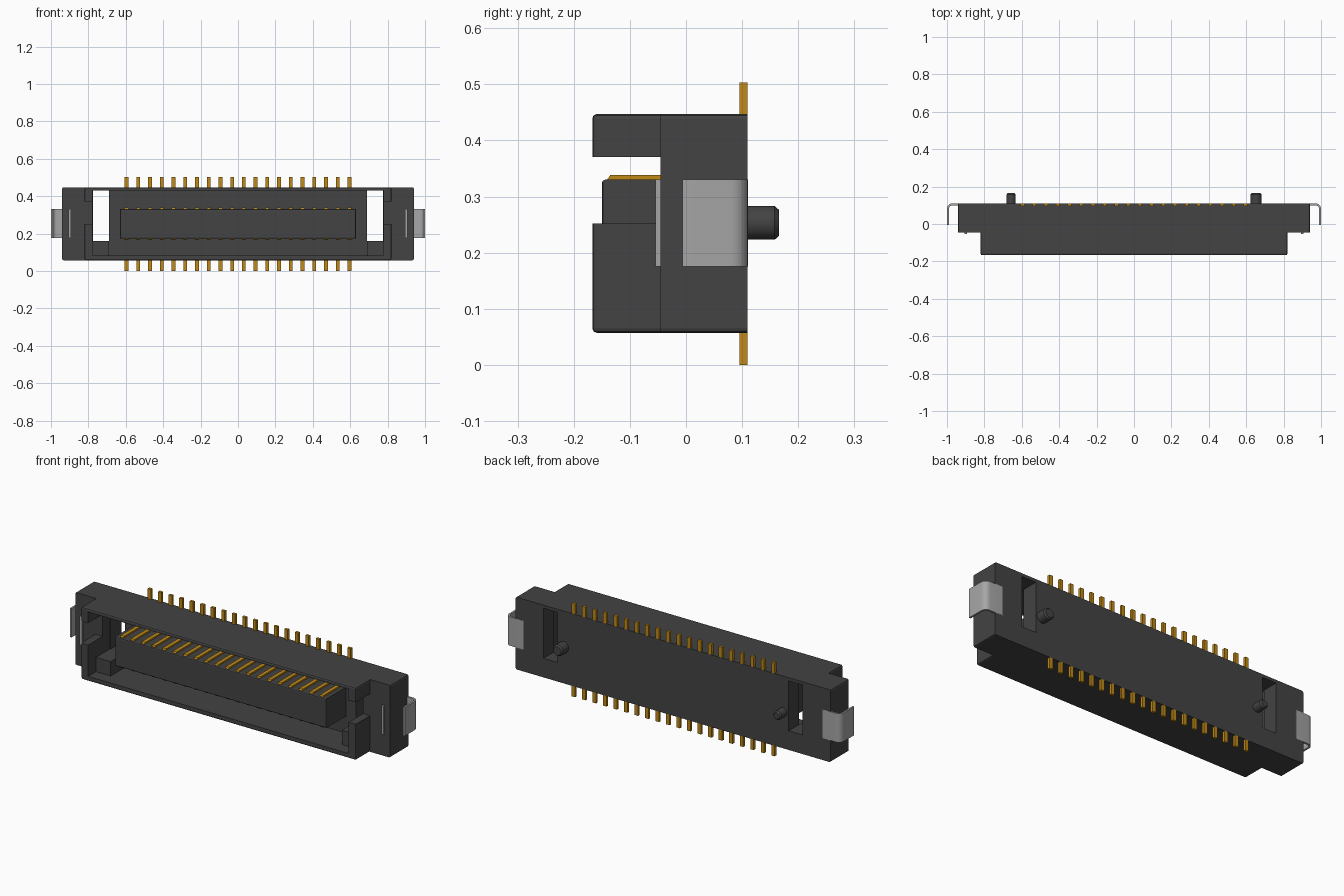
import bpy, bmesh, math
from mathutils import Vector

cube = bpy.data.objects.get("Cube")
if cube:
    bpy.data.objects.remove(cube, do_unlink=True)


def material(name, rgb, rough=0.5):
    m = bpy.data.materials.new(name)
    m.use_nodes = True
    m.diffuse_color = (*rgb, 1)
    bsdf = m.node_tree.nodes["Principled BSDF"]
    bsdf.inputs["Base Color"].default_value = (*rgb, 1)
    bsdf.inputs["Roughness"].default_value = rough
    return m


PLASTIC = material("dark grey plastic", (0.056, 0.056, 0.056))
GOLD = material("gold contact", (0.52, 0.25, 0.008))
METAL = material("light grey metal", (0.38, 0.38, 0.38))


def finish(name, bm, mat):
    bmesh.ops.recalc_face_normals(bm, faces=bm.faces)
    me = bpy.data.meshes.new(name)
    bm.to_mesh(me)
    bm.free()
    me.materials.append(mat)
    ob = bpy.data.objects.new(name, me)
    bpy.context.collection.objects.link(ob)
    return ob


def box(name, x, y, z, mat=PLASTIC, bevel=0, pick=None):
    """Box from ranges; pick chooses the edges to bevel by their two ends."""
    bm = bmesh.new()
    bmesh.ops.create_cube(bm, size=1)
    for v in bm.verts:
        v.co = Vector([r[0] + (c + 0.5) * (r[1] - r[0]) for c, r in zip(v.co, (x, y, z))])
    if bevel:
        edges = [e for e in bm.edges if pick(e.verts[0].co, e.verts[1].co)]
        bmesh.ops.bevel(bm, geom=edges, offset=bevel, segments=2, affect='EDGES', profile=0.5)
    return finish(name, bm, mat)


def prism(bm, pts, axis, lo, hi):
    """Extrude a closed outline along axis 0 (outline is y,z) or 2 (outline is x,y)."""
    place = (lambda p, t: (t, p[0], p[1])) if axis == 0 else (lambda p, t: (p[0], p[1], t))
    a = [bm.verts.new(place(p, lo)) for p in pts]
    b = [bm.verts.new(place(p, hi)) for p in pts]
    bm.faces.new(a)
    bm.faces.new(b[::-1])
    n = len(pts)
    for i in range(n):
        bm.faces.new((a[i], b[i], b[(i + 1) % n], a[(i + 1) % n]))


def smooth(ob, angle=35):
    bpy.ops.object.select_all(action='DESELECT')
    ob.select_set(True)
    bpy.context.view_layer.objects.active = ob
    bpy.ops.object.shade_smooth_by_angle(angle=math.radians(angle))


def boolean(ob, other, op):
    mod = ob.modifiers.new(op.lower(), 'BOOLEAN')
    mod.operation = op
    mod.solver = 'EXACT'
    mod.object = other
    bpy.context.view_layer.objects.active = ob
    bpy.ops.object.modifier_apply(modifier=mod.name)
    bpy.data.objects.remove(other, do_unlink=True)


def along_y(a, b):
    return abs(a.y - b.y) > 0.01


FRONT, FLOOR, BASE_F, BACK = -0.167, 0.02, -0.045, 0.11
BOTTOM, TOP = 0.057, 0.447

# Housing: wide base block with a narrower front shroud
housing = box("housing", (-0.94, 0.94), (BASE_F, BACK), (BOTTOM, TOP), bevel=0.008, pick=along_y)
shroud = box("shroud", (-0.82, 0.82), (FRONT, 0.0), (BOTTOM, TOP), bevel=0.008,
             pick=lambda a, b: along_y(a, b) or max(a.y, b.y) < FRONT + 0.01)
boolean(housing, shroud, 'UNION')

# Mating cavity, open end notches and through slots
boolean(housing, box("cavity", (-0.778, 0.778), (-0.3, FLOOR), (0.083, 0.43)), 'DIFFERENCE')
for s in (-1, 1):
    xs = sorted((s * 0.7, s * 0.9))
    boolean(housing, box("notch", xs, (-0.3, BASE_F), (0.252, 0.37)), 'DIFFERENCE')
    xs = sorted((s * 0.69, s * 0.774))
    boolean(housing, box("slot", xs, (-0.1, 0.3), (0.16, 0.43)), 'DIFFERENCE')

# Low steps in the lower corners of the cavity
for side, s in (("left", 1), ("right", -1)):
    box(side + "_corner_step", sorted((s * 0.69, s * 0.785)), (-0.1, 0.04), (0.07, 0.16))

# Central contact island
box("contact_island", (-0.63, 0.63), (-0.15, 0.04), (0.173, 0.33), bevel=0.006,
    pick=lambda a, b: max(a.y, b.y) < -0.14)

# Two rows of bent contacts
COUNT, SPAN, WIDTH = 20, 0.596, 0.02
outline = [(0.0955, 0.503), (0.1098, 0.503), (0.1098, 0.325), (-0.133, 0.325),
           (-0.14, 0.331), (-0.135, 0.338), (0.0955, 0.338)]
for name, pts in (("upper_contacts", outline),
                  ("lower_contacts", [(y, 0.503 - z) for y, z in outline])):
    bm = bmesh.new()
    for i in range(COUNT):
        x = -SPAN + 2 * SPAN * i / (COUNT - 1)
        prism(bm, pts, 0, x - WIDTH / 2, x + WIDTH / 2)
    finish(name, bm, GOLD)

# Bent hold-down clips at both ends
arc = [math.radians(15 * k) for k in range(7)]
clip = [(0.893, -0.054), (0.907, -0.054), (0.907, 0.1)]
clip += [(0.97 + 0.02 * math.sin(a), 0.08 + 0.02 * math.cos(a)) for a in arc]
clip += [(0.99, -0.006), (1.0, -0.006)]
clip += [(0.97 + 0.03 * math.cos(a), 0.08 + 0.0305 * math.sin(a)) for a in arc]
clip += [(0.893, 0.1105)]
for side, s in (("left", 1), ("right", -1)):
    bm = bmesh.new()
    prism(bm, [(s * x, y) for x, y in clip], 2, 0.175, 0.33)
    smooth(finish(side + "_clip", bm, METAL))

# Locating pegs on the back, one thicker than the other
for side, x, r in (("left", 0.653, 0.03), ("right", -0.657, 0.024)):
    bm = bmesh.new()
    rings = []
    for y, rad in ((0.09, r), (0.158, r), (0.166, r - 0.007)):
        rings.append([bm.verts.new((x + rad * math.cos(t * math.tau / 32), y,
                                    0.253 + rad * math.sin(t * math.tau / 32))) for t in range(32)])
    for a, b in zip(rings, rings[1:]):
        for i in range(32):
            j = (i + 1) % 32
            bm.faces.new((a[i], a[j], b[j], b[i]))
    bm.faces.new(rings[0])
    bm.faces.new(rings[-1])
    smooth(finish(side + "_locating_peg", bm, PLASTIC))
